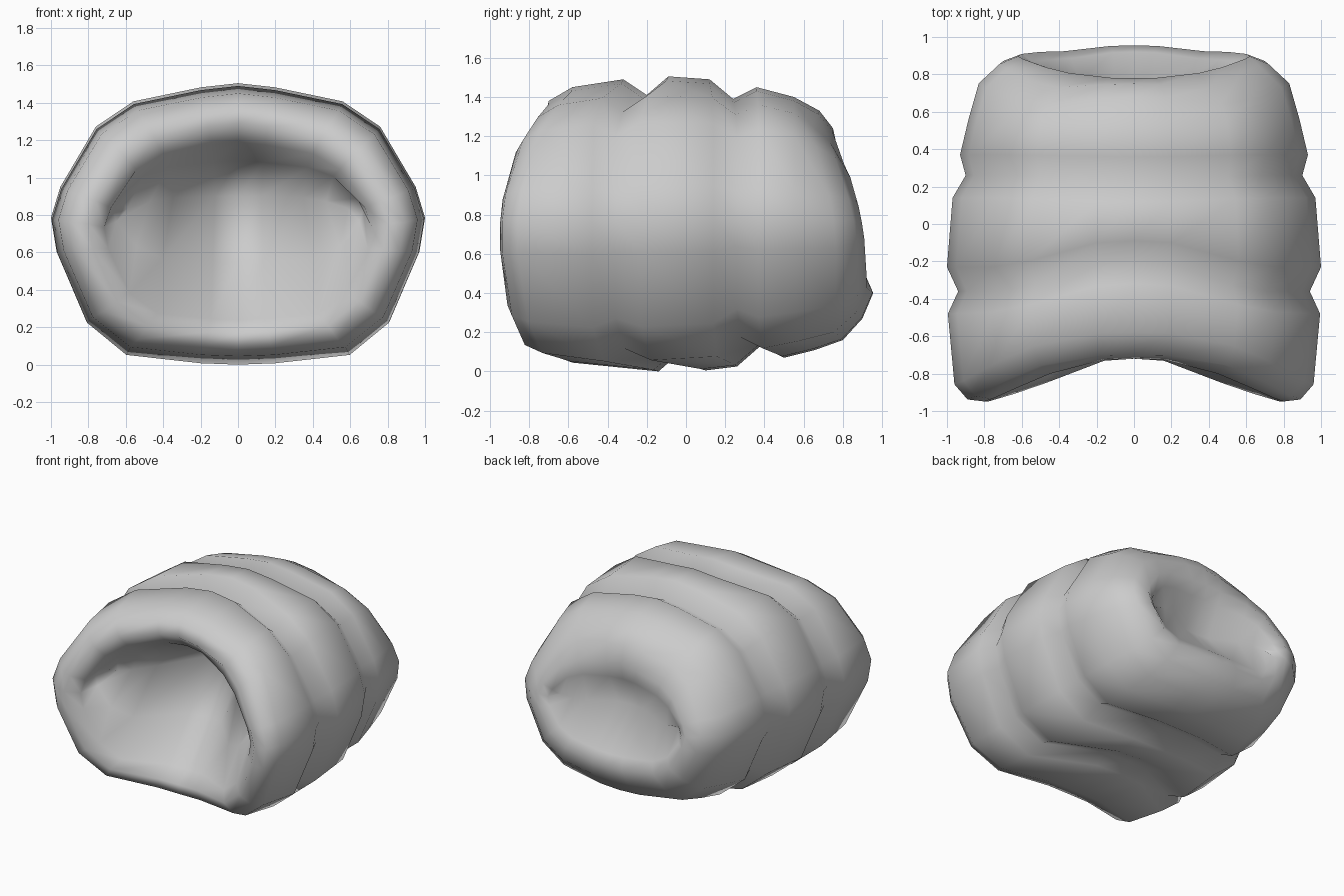
import bpy, bmesh

if "Cube" in bpy.data.objects:
    bpy.data.objects.remove(bpy.data.objects["Cube"])

# half cross-section, top centre to bottom centre: (x fraction, z fraction)
HALF = [(0, 1), (.2, .985), (.56, .935), (.76, .845), (.95, .63), (1, .52),
        (.97, .4), (.81, .15), (.6, .035), (.2, .005), (0, 0)]
# flat section used where the hollows pinch to a crease
CREASE = [(HALF[min(i, 10 - i)][0], 0) for i in range(11)]

# rings: y at top, z at top, y at side, half width, y at bottom, z at bottom
RINGS = [
    # front hollow and rounded lip
    (-.42, 1.09, -.76, .67, -.36, .55),
    (-.62, 1.19, -.87, .715, -.60, .24),
    (-.72, 1.29, -.95, .80, -.72, .17),
    (-.70, 1.38, -.94, .89, -.70, .09),
    (-.58, 1.45, -.86, .96, -.58, .045),
    # front segment and groove
    (-.32, 1.49, -.48, .995, -.14, .0),
    (-.20, 1.41, -.36, .94, -.06, .07),
    # middle segment and groove
    (-.09, 1.505, -.23, 1.0, .10, .005),
    (.12, 1.49, .14, .97, .26, .025),
    (.24, 1.39, .26, .90, .38, .13),
    # rear segment
    (.36, 1.45, .37, .93, .50, .07),
    (.55, 1.40, .56, .885, .66, .11),
    (.68, 1.33, .77, .83, .80, .16),
    # rear lip
    (.75, 1.24, .88, .72, .90, .27),
    (.78, 1.10, .92, .62, .955, .40),
    (.76, .99, .88, .56, .92, .48),
]


def clamp(v):
    return min(1, max(0, v))


def add_ring(bm, ring, half=HALF, arch=0):
    """Ring bent in plan and bulging at its sides towards both ends."""
    yt, zt, ys, w, yb, zb = ring
    verts = []
    for xf, zf in half + [(-x, z) for x, z in half[-2:0:-1]]:
        side = clamp((abs(xf) - .16) / .52)
        mid = yt if zf > .5 else yb
        z = zb + (zt - zb) * zf - arch * abs(xf) ** 4
        front = .47 if z > .7 else .3
        bulge = (front * clamp((-ys - .45) / .45) * (z - .7) ** 2
                 - .34 * clamp((ys - .55) / .3) * (z - .5) ** 2)
        if half is CREASE:
            bulge = 0
        y = mid + (ys + bulge - mid) * side
        verts.append(bm.verts.new((xf * w, y, z)))
    return verts


# one closed loft: front hollow, segmented shell, rear dent
bm = bmesh.new()
rings = [add_ring(bm, (-.10, .90, -.60, .62, -.10, .90), CREASE, .08)]
rings += [add_ring(bm, r) for r in RINGS]
rings += [add_ring(bm, (.66, .76, .80, .52, .66, .76), CREASE)]
n = len(rings[0])
for a, b in zip(rings, rings[1:]):
    for i in range(n):
        j = (i + 1) % n
        bm.faces.new((a[i], a[j], b[j], b[i]))

# pinch the two creases shut
bmesh.ops.remove_doubles(bm, verts=rings[0] + rings[-1], dist=.0005)
bmesh.ops.recalc_face_normals(bm, faces=bm.faces)
for f in bm.faces:
    f.smooth = True

mesh = bpy.data.meshes.new("segmented_shell")
bm.to_mesh(mesh)
bm.free()
obj = bpy.data.objects.new("segmented_shell", mesh)
bpy.context.collection.objects.link(obj)
